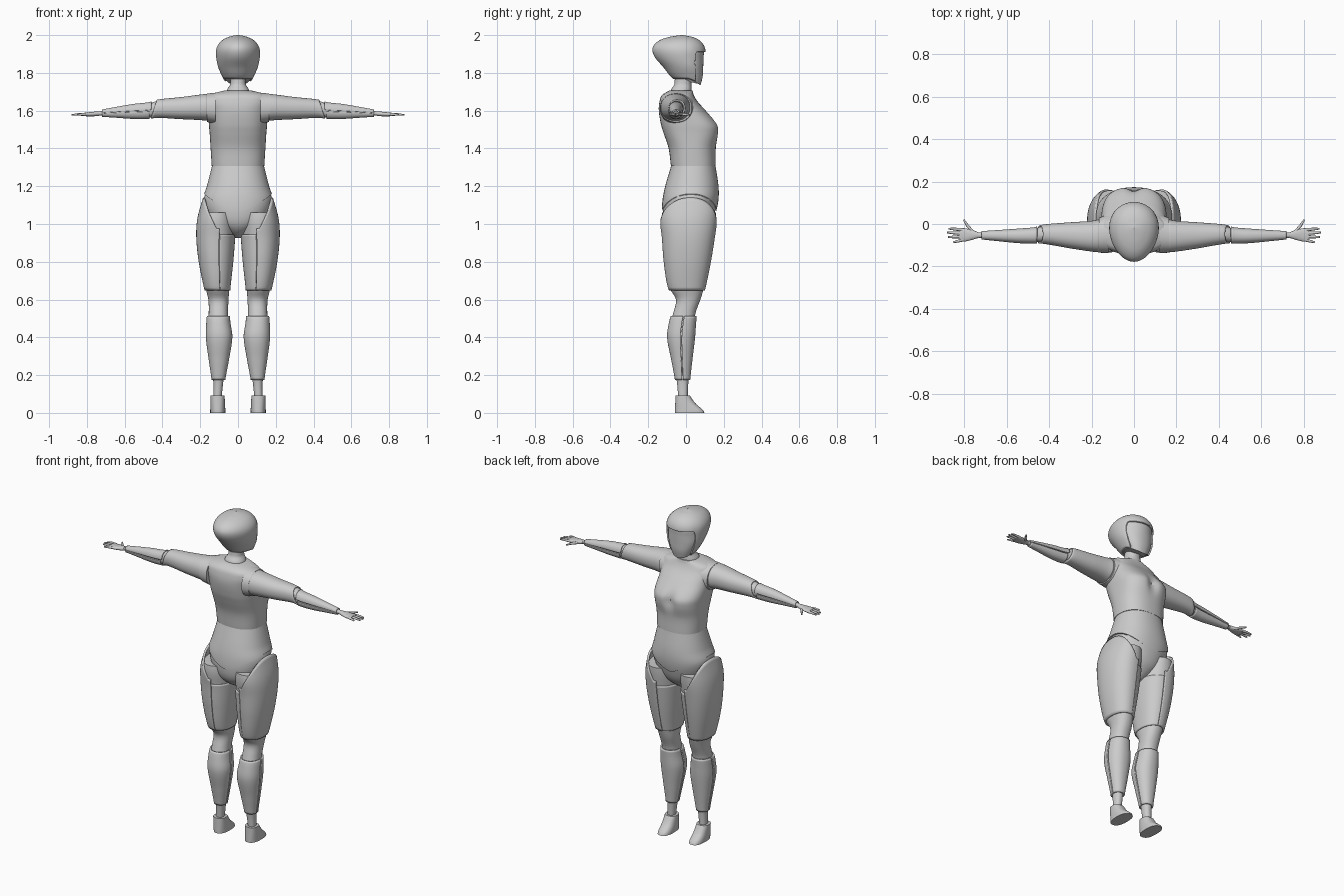
import bpy, bmesh, math
from math import sin, cos, radians, pi, exp

if "Cube" in bpy.data.objects:
    bpy.data.objects.remove(bpy.data.objects["Cube"])


def sample(secs, s):
    """Smooth interpolation of section rows (station, u0, u1, v0, v1, exponent)."""
    k = 0
    while k < len(secs) - 2 and s > secs[k + 1][0]:
        k += 1
    a, b = secs[k], secs[k + 1]
    h = b[0] - a[0]
    t = min(max((s - a[0]) / h, 0), 1)

    def slope(i, c):
        p, q = secs[max(i - 1, 0)], secs[min(i + 1, len(secs) - 1)]
        return (q[c] - p[c]) / (q[0] - p[0])
    return [(2*t**3 - 3*t**2 + 1) * a[c] + (t**3 - 2*t**2 + t) * h * slope(k, c)
            + (3*t**2 - 2*t**3) * b[c] + (t**3 - t**2) * h * slope(k + 1, c)
            for c in range(1, 6)]


def loft(name, secs, lo=None, hi=None, arc=(0, 360), inset=0.0, shell=0.0, axis='z',
         mirror=False, rows=28, seg=56, egg=0.0, ease=1.0, warp=None):
    secs = [tuple(s) + (2.2,) if len(s) == 5 else tuple(s) for s in secs]
    lo = secs[0][0] if lo is None else lo
    hi = secs[-1][0] if hi is None else hi
    full = arc[1] - arc[0] == 360
    cols = seg if full else seg + 1
    bm = bmesh.new()
    grid = []
    for i in range(rows + 1):
        t = 1 - (1 - i / rows) ** ease
        ring = []
        for j in range(cols):
            a = radians(arc[0] + (arc[1] - arc[0]) * j / seg)
            l = lo(a) if callable(lo) else lo
            h = hi(a) if callable(hi) else hi
            s = l + t * (h - l)
            u0, u1, v0, v1, n = sample(secs, s)
            ru = max((u1 - u0) / 2 - inset, .001) * (1 + egg * sin(a))
            rv = max((v1 - v0) / 2 - inset, .001)
            u = (u0 + u1) / 2 + ru * math.copysign(abs(cos(a)) ** (2 / n), cos(a))
            v = (v0 + v1) / 2 + rv * math.copysign(abs(sin(a)) ** (2 / n), sin(a))
            p = (u, v, s) if axis == 'z' else (s, v, u)
            ring.append(bm.verts.new(warp(*p) if warp else p))
        grid.append(ring)
    for r0, r1 in zip(grid, grid[1:]):
        for j in range(seg):
            k = (j + 1) % cols
            f = [r0[j], r0[k], r1[k], r1[j]]
            bm.faces.new(f if axis == 'z' else f[::-1])
    if full and not shell:
        for ring in (grid[0][::-1], grid[-1]):
            bm.faces.new(ring if axis == 'z' else ring[::-1])
    me = bpy.data.meshes.new(name)
    bm.to_mesh(me)
    bm.free()
    ob = bpy.data.objects.new(name, me)
    bpy.context.collection.objects.link(ob)
    if shell:
        m = ob.modifiers.new("thickness", 'SOLIDIFY')
        m.thickness, m.offset = shell, -1
    if mirror:
        m = ob.modifiers.new("mirror", 'MIRROR')
        m.use_mirror_merge = False
    bpy.ops.object.select_all(action='DESELECT')
    ob.select_set(True)
    bpy.context.view_layer.objects.active = ob
    bpy.ops.object.shade_smooth_by_angle(angle=radians(40))
    return ob


def sym(rows):
    return [(r[0], -r[1], r[1]) + tuple(r[2:]) for r in rows]


# Head: face core with a visor opening left by the helmet shell
HEAD = sym([(1.73, .055, -.02, .085, 2.2), (1.78, .082, -.08, .097, 2.2), (1.83, .104, -.12, .1, 2.1),
            (1.88, .114, -.163, .102, 2), (1.92, .115, -.178, .103, 2), (1.95, .104, -.168, .092, 2),
            (1.975, .08, -.135, .068, 2), (1.99, .05, -.09, .035, 2), (1.997, .025, -.05, .0, 2),
            (2.0, .004, -.025, -.018, 2)])


def jaw(a):
    return 1.768 - .034 * max(sin(a), 0)


def visor_edge(a):
    t = min(max((sin(a) - .38) / .3, 0), 1)
    return jaw(a) + (1.912 - jaw(a)) * t * t * (3 - 2 * t)


loft("face_plate", HEAD, lo=jaw, inset=.009, egg=.13, ease=1.7, rows=36)
loft("helmet", HEAD, lo=visor_edge, egg=.13, shell=.009, ease=1.7, rows=36, seg=96)
loft("neck", sym([(1.66, .07, -.09, .03), (1.71, .058, -.08, .03), (1.74, .042, -.062, .028),
                  (1.82, .042, -.06, .03)]))


# Torso, with a soft dip between the two sides of the chest
def chest(x, y, z):
    if y > 0:
        y -= .022 * exp(-(x / .03) ** 2 - ((z - 1.5) / .05) ** 2)
    return x, y, z


loft("torso", sym([(1.308, .139, -.08, .157, 2.4), (1.40, .145, -.092, .158, 2.4),
                   (1.48, .15, -.118, .173, 2.6), (1.525, .154, -.132, .168, 2.6),
                   (1.60, .157, -.144, .105, 2.5), (1.65, .16, -.14, .06, 2.6),
                   (1.685, .15, -.125, .04, 2.5), (1.706, .075, -.088, .035, 2.2)]),
     rows=44, seg=80, warp=chest)
HIP = sym([(.925, .02, -.03, .05), (.96, .07, -.085, .1), (1.0, .13, -.115, .135), (1.06, .17, -.127, .158),
           (1.13, .186, -.124, .172), (1.2, .165, -.11, .172), (1.31, .137, -.078, .156)])
loft("pelvis", HIP, hi=1.2, inset=.006)
loft("abdomen", HIP, lo=lambda a: 1.065 + .095 * abs(cos(a)) ** 1.3)

# Legs: inner core with shells over thigh and calf
LEG = [(.08, .078, .139, -.05, .018), (.17, .068, .14, -.058, .022), (.28, .048, .155, -.078, .034),
       (.40, .03, .17, -.1, .048), (.48, .04, .168, -.09, .054), (.53, .044, .164, -.076, .06),
       (.60, .041, .166, -.062, .085), (.66, .037, .18, -.095, .103), (.80, .022, .208, -.118, .132),
       (.93, .012, .221, -.128, .153), (1.03, .01, .215, -.138, .166), (1.15, .03, .182, -.12, .168)]
loft("leg_core", LEG, hi=1.06, inset=.009, mirror=True, rows=70)
loft("thigh_shell", LEG, lo=.648, hi=lambda a: .975 + .165 * max(cos(a), 0) ** .8, arc=(-98, 98),
     shell=.012, mirror=True)
loft("inner_thigh_panel", LEG, lo=.648, hi=.945, arc=(100, 260), inset=.003, shell=.01, mirror=True)
loft("shin_shell", LEG, lo=.175, hi=.512, arc=(2, 178), shell=.01, mirror=True)
loft("calf_shell", LEG, lo=.175, hi=.512, arc=(182, 358), shell=.01, mirror=True)
loft("foot", [(0, .067, .147, -.058, .098, 2.5), (.015, .067, .147, -.058, .09, 2.5),
              (.05, .069, .146, -.057, .05, 2.5), (.092, .071, .145, -.056, .02, 2.5)],
     mirror=True, rows=14)

# Arms: u is height, v is depth, stations run along x
ARM = [(.15, 1.545, 1.69, -.135, .025), (.2, 1.55, 1.685, -.13, .015), (.3, 1.555, 1.672, -.115, .008),
       (.43, 1.562, 1.658, -.093, -.003), (.47, 1.556, 1.645, -.093, -.015), (.55, 1.556, 1.636, -.09, -.022),
       (.65, 1.563, 1.619, -.08, -.029), (.73, 1.568, 1.604, -.072, -.034), (.76, 1.569, 1.598, -.07, -.033)]
loft("arm_core", ARM, inset=.007, axis='x', mirror=True, rows=40)
loft("upper_arm_shell", ARM, lo=.163, hi=lambda a: .445 - .015 * cos(a), shell=.008, axis='x', mirror=True)
loft("forearm_upper_shell", ARM, lo=.458, hi=.72, arc=(-87, 87), shell=.008, axis='x', mirror=True)
loft("forearm_lower_shell", ARM, lo=.468, hi=.72, arc=(93, 267), shell=.008, axis='x', mirror=True)
loft("shoulder_ring", [(.12, 1.53, 1.695, -.138, .045), (.165, 1.54, 1.69, -.135, .03)],
     axis='x', mirror=True, rows=6)
loft("palm", [(.735, 1.573, 1.597, -.066, -.038), (.765, 1.57, 1.594, -.075, -.028),
              (.80, 1.57, 1.59, -.083, -.02), (.825, 1.573, 1.588, -.082, -.021)],
     axis='x', mirror=True, rows=12, seg=32)

# Fingers and thumbs as tapered tubes
fingers = [((.81, -.027), (.845, -.024), (.874, -.022)), ((.81, -.043), (.85, -.042), (.882, -.04)),
           ((.81, -.059), (.85, -.061), (.877, -.062)), ((.805, -.074), (.83, -.081), (.852, -.086)),
           ((.762, -.036), (.785, -.008), (.803, .02))]
cu = bpy.data.curves.new("fingers", 'CURVE')
cu.dimensions = '3D'
cu.bevel_depth, cu.bevel_resolution, cu.use_fill_caps = .0075, 3, True
for sx in (1, -1):
    for path in fingers:
        sp = cu.splines.new('POLY')
        sp.points.add(2)
        for pt, (x, y), z, r in zip(sp.points, path, (1.58, 1.58, 1.577), (1.05, .9, .55)):
            pt.co, pt.radius = (sx * x, y, z, 1), r
        sp.use_smooth = True
bpy.context.collection.objects.link(bpy.data.objects.new("fingers", cu))
